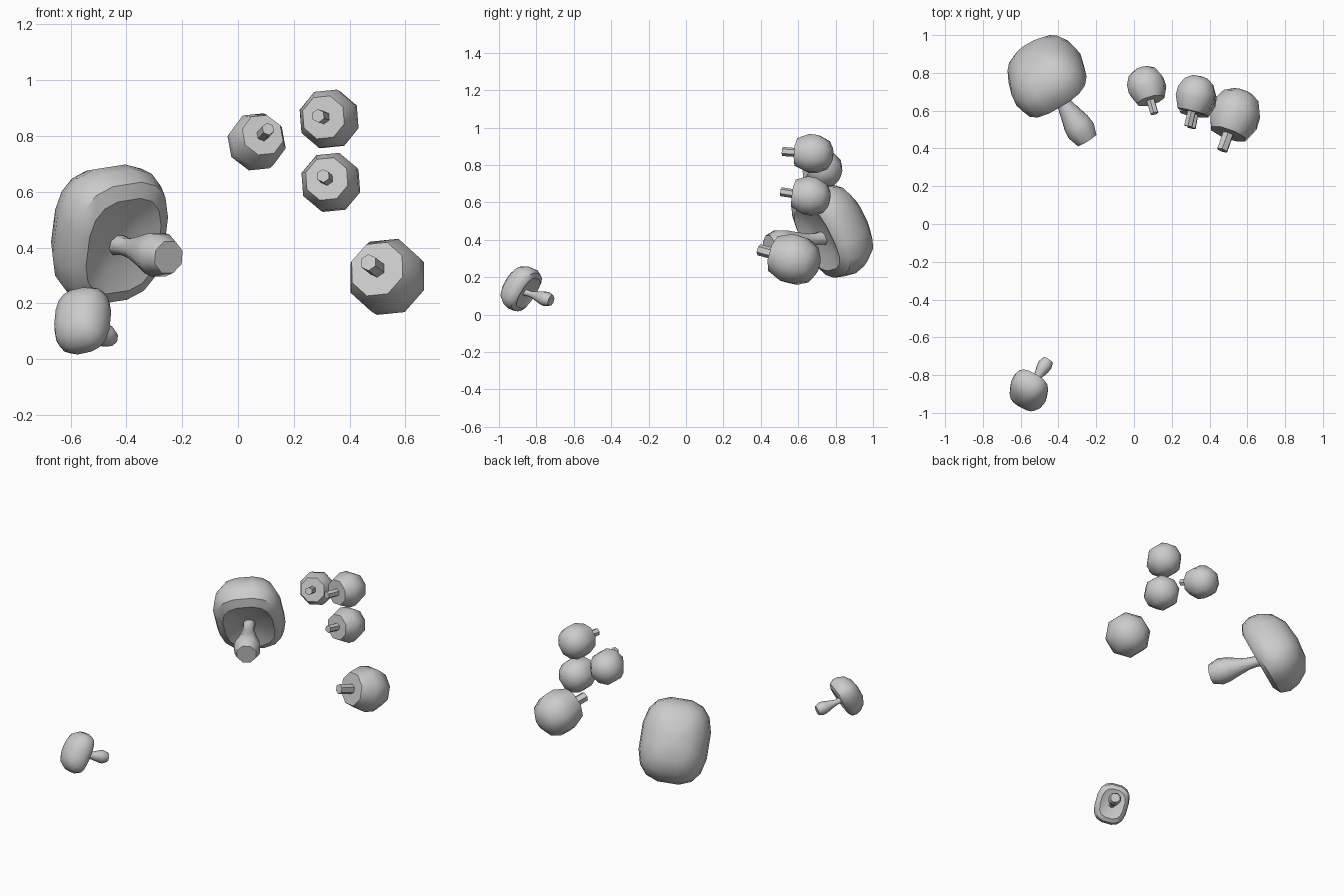
import bpy, bmesh, math
from mathutils import Vector

if "Cube" in bpy.data.objects:
    bpy.data.objects.remove(bpy.data.objects["Cube"])


def frame(down, roll):
    """Axes of a tilted part: side, up along the cap, dome direction."""
    n = -Vector(down).normalized()
    v = (Vector((0, 0, 1)) - n * n.z).normalized()
    u = v.cross(n)
    if u.x > 0:
        u = -u
    c, s = math.cos(roll), math.sin(roll)
    return u * c - v * s, v * c + u * s, n


def loft(name, origin, axes, profile, sides, half=(1, 1), power=2.0, phase=0.5, angle=50):
    """Loft superellipse rings; profile rows are (ring scale, height along dome axis)."""
    u, v, n = axes
    origin = Vector(origin)
    bm = bmesh.new()
    rings = []
    for r, h in profile:
        if r == 0:
            rings.append([bm.verts.new(origin + n * h)])
            continue
        ring = []
        for i in range(sides):
            a = 2 * math.pi * (i + phase) / sides
            c, s = math.cos(a), math.sin(a)
            x = math.copysign(abs(c) ** (2 / power), c) * half[0] * r
            y = math.copysign(abs(s) ** (2 / power), s) * half[1] * r
            ring.append(bm.verts.new(origin + u * x + v * y + n * h))
        rings.append(ring)
    for a, b in zip(rings, rings[1:]):
        for i in range(sides):
            j = (i + 1) % sides
            if len(a) == 1:
                bm.faces.new((a[0], b[i], b[j]))
            elif len(b) == 1:
                bm.faces.new((a[i], a[j], b[0]))
            else:
                bm.faces.new((a[i], a[j], b[j], b[i]))
    for ring in (rings[0], rings[-1]):
        if len(ring) > 1:
            bm.faces.new(ring)
    bmesh.ops.recalc_face_normals(bm, faces=bm.faces)
    mesh = bpy.data.meshes.new(name)
    bm.to_mesh(mesh)
    bm.free()
    ob = bpy.data.objects.new(name, mesh)
    bpy.context.collection.objects.link(ob)
    bpy.ops.object.select_all(action='DESELECT')
    ob.select_set(True)
    bpy.context.view_layer.objects.active = ob
    bpy.ops.object.shade_smooth_by_angle(angle=math.radians(angle))
    return ob


# Pillow-capped mushrooms: cap tilted further than the bulging stem
CAP = [(0, .035), (.4, .03), (.72, 0), (.92, .025), (1, .085), (.96, .15),
       (.8, .22), (.48, .27), (0, .285)]
STEM = [(.062, -.305), (.083, -.245), (.078, -.2), (.057, -.13), (.038, -.06),
        (.034, -.01), (.042, .065)]


def pillow_mushroom(name, base, cap_down, stem_down, size, roll):
    loft(name + "_cap", base, frame(cap_down, roll), [(r, h * size) for r, h in CAP], 16,
         (.21 * size, .26 * size), 2.8, 0.5, 45)
    loft(name + "_stem", base, frame(stem_down, 0),
         [(r * size, h * size) for r, h in STEM], 8, angle=45)


pillow_mushroom("large_mushroom", (-.41, .70, .405), (.5, -.75, -.43),
                (.53, -.84, -.13), 1.0, .15)
pillow_mushroom("small_mushroom", (-.533, -.843, .114), (.48, .72, -.5),
                (.52, .81, -.26), .49, .22)

# Round eight-sided mushrooms with a straight stem
ROUND = [(.74, -.85), (1, -.25), (.98, .2), (.75, .66), (.4, .88), (0, .93)]
BUTTONS = [  # cap centre, stem end, cap radius
    ((.065, .735, .777), (.108, .585, .825), .105),
    ((.328, .685, .86), (.287, .517, .872), .109),
    ((.334, .67, .632), (.305, .508, .657), .109),
    ((.537, .585, .293), (.467, .39, .347), .14),
]
for k, (centre, end, r) in enumerate(BUTTONS, 1):
    down = Vector(end) - Vector(centre)
    axes = frame(down, .1)
    loft(f"button_cap_{k}", centre, axes, [(s * r, h * r) for s, h in ROUND], 8)
    loft(f"button_stem_{k}", centre, axes,
         [(.22 * r, -down.length), (.22 * r, -.6 * r)], 6)
